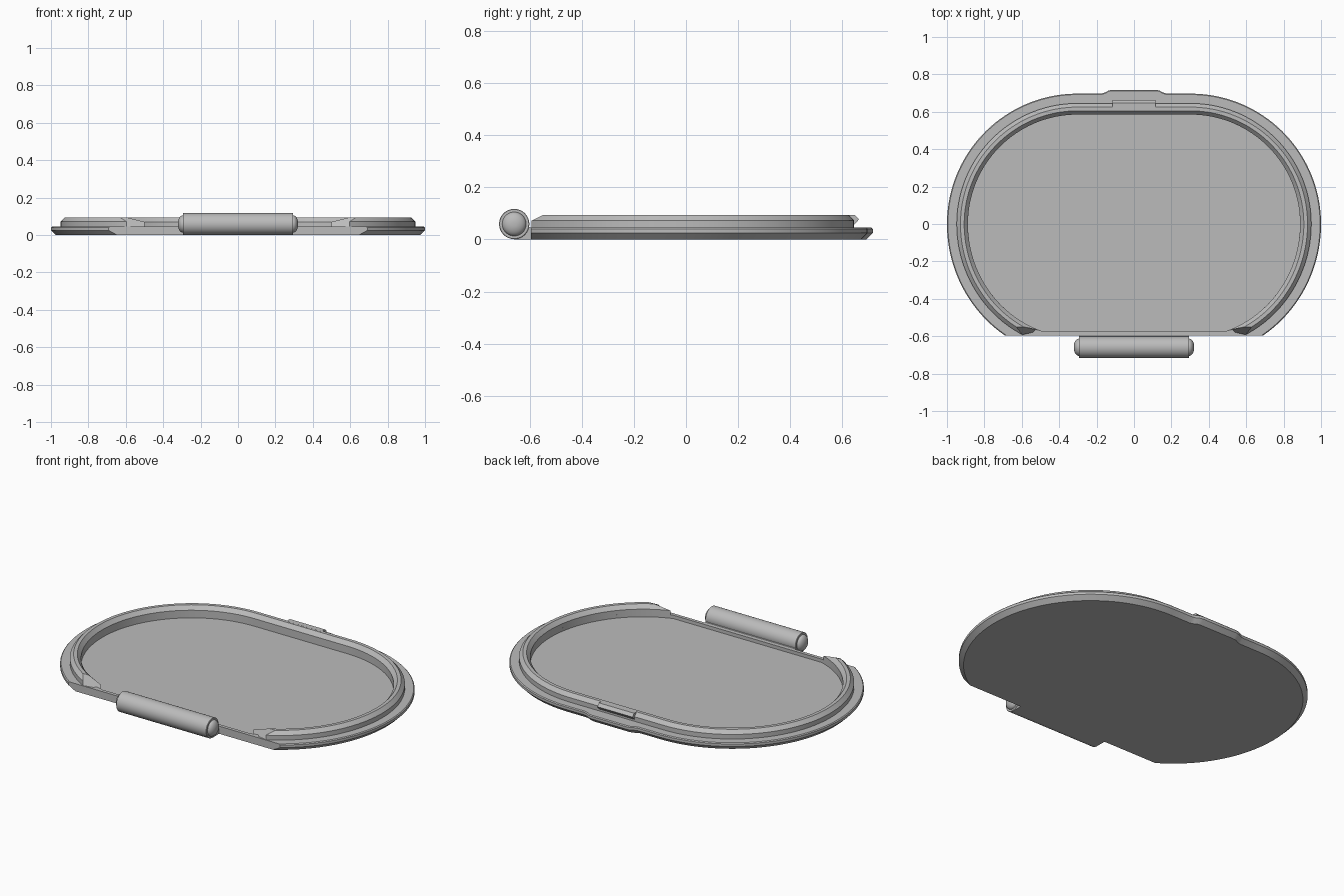
import bpy, bmesh, math

old = bpy.data.objects.get("Cube")
if old:
    bpy.data.objects.remove(old, do_unlink=True)

grey = bpy.data.materials.new("light_grey")
grey.use_nodes = True
grey.diffuse_color = (0.5, 0.5, 0.5, 1)
grey.node_tree.nodes["Principled BSDF"].inputs["Base Color"].default_value = (0.5, 0.5, 0.5, 1)

CENTRE = 0.303   # centre of each rounded end
FRONT = -0.595   # straight front edge
STEPS = 56


def outline(r, z, clip=FRONT, bump=0.0, min_x=0.0):
    """Rounded outline, open along the front, from right to left."""
    ry = r + 0.02  # the front half is slightly fuller
    start = math.asin(max(-1, clip / ry))
    if min_x > CENTRE:
        start = max(start, -math.acos(min(1, (min_x - CENTRE) / r)))
    half = []
    for i in range(STEPS + 1):
        a = start + (math.pi / 2 - start) * i / STEPS
        half.append((CENTRE + r * math.cos(a), (ry if a < 0 else r) * math.sin(a), z))
    half += [(0.175, r, z), (0.155, r + bump * 0.3, z), (0.135, r + bump * 0.85, z), (0.115, r + bump, z)]
    return half + [(-x, y, zz) for x, y, zz in reversed(half)]


def finish(name, bm):
    bmesh.ops.recalc_face_normals(bm, faces=bm.faces)
    mesh = bpy.data.meshes.new(name)
    bm.to_mesh(mesh)
    bm.free()
    obj = bpy.data.objects.new(name, mesh)
    bpy.context.collection.objects.link(obj)
    mesh.materials.append(grey)
    bpy.ops.object.select_all(action="DESELECT")
    obj.select_set(True)
    bpy.context.view_layer.objects.active = obj
    bpy.ops.object.shade_smooth_by_angle(angle=math.radians(30))
    return obj


def loft(name, rings, closed_rings):
    """Closed rings are capped first and last; open rings wrap into a tube with end caps."""
    bm = bmesh.new()
    rows = [[bm.verts.new(p) for p in ring] for ring in rings]
    n = len(rows[0])
    pairs = list(zip(rows, rows[1:]))
    if not closed_rings:
        pairs.append((rows[-1], rows[0]))
    for low, high in pairs:
        for i in range(n if closed_rings else n - 1):
            j = (i + 1) % n
            bm.faces.new((low[i], low[j], high[j], high[i]))
    if closed_rings:
        bm.faces.new(rows[0])
        bm.faces.new(rows[-1])
    else:
        bm.faces.new([row[0] for row in rows])
        bm.faces.new([row[-1] for row in rows])
    return finish(name, bm)


def prism(name, section, half_width):
    """Extrude a y-z section along x."""
    bm = bmesh.new()
    face = bm.faces.new([bm.verts.new((-half_width, y, z)) for y, z in section])
    new = bmesh.ops.extrude_face_region(bm, geom=[face])["geom"]
    bmesh.ops.translate(bm, vec=(2 * half_width, 0, 0),
                        verts=[v for v in new if isinstance(v, bmesh.types.BMVert)])
    return finish(name, bm)


# Base plate with chamfered underside, thumb tab and recessed floor
loft("base_plate", [
    outline(0.672, 0.0, bump=0.02),
    outline(0.697, 0.025, bump=0.02),
    outline(0.697, 0.04, bump=0.02),
    outline(0.692, 0.045, bump=0.02),
    outline(0.585, 0.045, clip=-0.575),
    outline(0.585, 0.025, clip=-0.575),
], True)

# Raised rim, open at the front with sloping ends
loft("raised_rim", [
    outline(0.645, 0.04, clip=-0.592, min_x=0.48),
    outline(0.645, 0.072, clip=-0.592, min_x=0.48),
    outline(0.625, 0.093, clip=-0.55, min_x=0.48),
    outline(0.605, 0.093, clip=-0.55, min_x=0.48),
    outline(0.585, 0.07, clip=-0.57, min_x=0.48),
    outline(0.585, 0.025, clip=-0.57, min_x=0.48),
], False)

# Latch wedge on the back of the rim
prism("latch_wedge", [(0.615, 0.0935), (0.648, 0.0935), (0.664, 0.077), (0.644, 0.055), (0.615, 0.055)], 0.115)

# Hinge arm under the barrel
prism("hinge_arm", [(-0.659, 0.0), (-0.58, 0.0), (-0.58, 0.045), (-0.6, 0.045), (-0.61, 0.06), (-0.659, 0.06)], 0.293)

# Hinge barrel with domed pivots at both ends: profile spun about its axis
AXIS_Y, AXIS_Z, RADIUS = -0.659, 0.059, 0.058
profile = [(0.293, RADIUS), (0.295, RADIUS - 0.002), (0.295, 0.046)]
for k in range(1, 8):
    a = math.pi / 2 * k / 8
    profile.append((0.295 + 0.027 * math.sin(a), 0.046 * math.cos(a)))
profile = [(-x, r) for x, r in reversed(profile)] + profile
loft("hinge_barrel", [
    [(x, AXIS_Y + r * math.cos(t), AXIS_Z + r * math.sin(t))
     for t in (math.tau * i / 48 for i in range(48))]
    for x, r in profile
], True)
